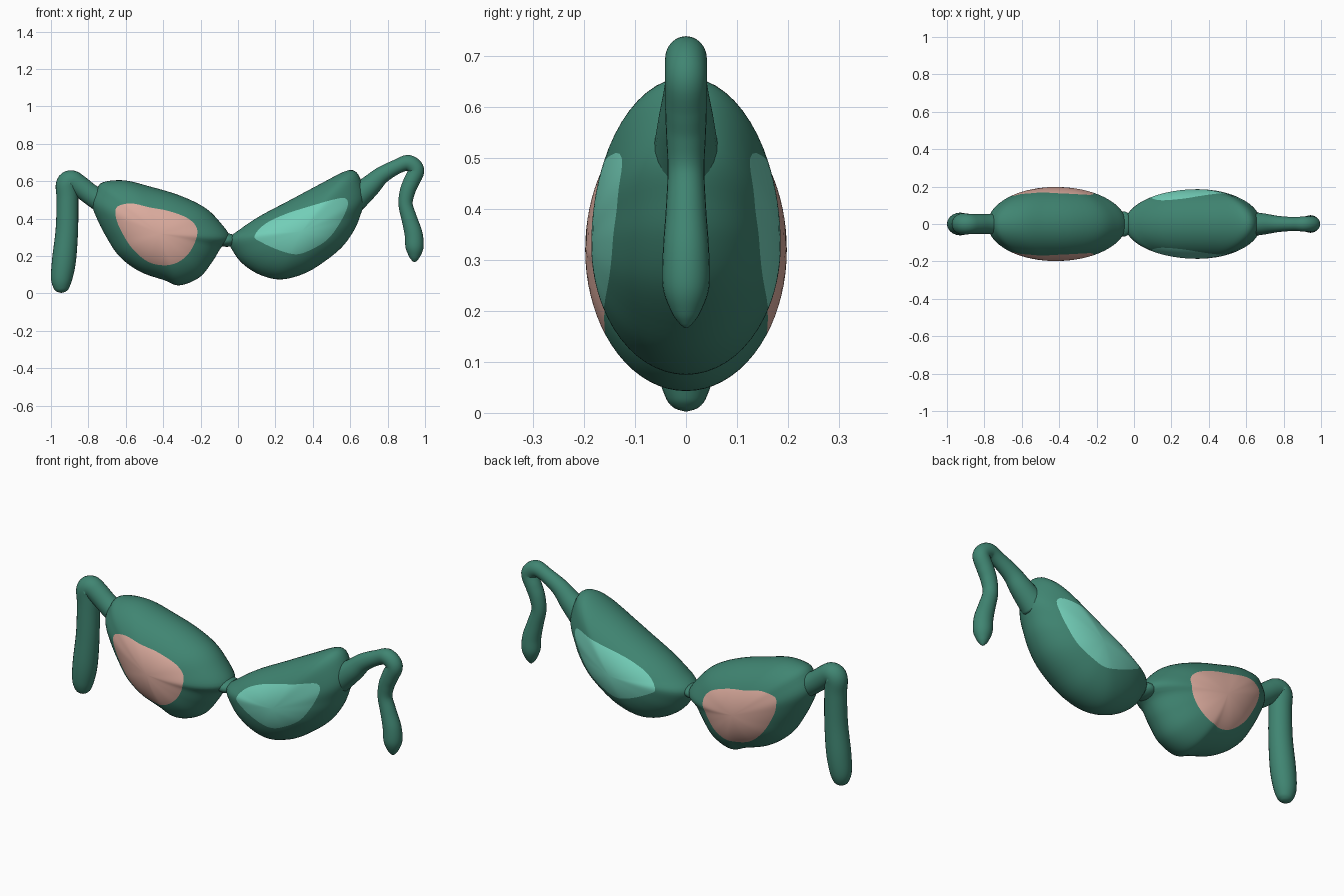
import bpy
import bmesh
from math import sin, cos, pi, asin, atan2, hypot
from mathutils import Vector

if "Cube" in bpy.data.objects:
    bpy.data.objects.remove(bpy.data.objects["Cube"], do_unlink=True)


def make_material(name, colour):
    mat = bpy.data.materials.new(name)
    mat.use_nodes = True
    mat.diffuse_color = (*colour, 1)
    mat.node_tree.nodes["Principled BSDF"].inputs["Base Color"].default_value = (*colour, 1)
    return mat


green = make_material("frame green", (0.051, 0.235, 0.168))
pink = make_material("lens pink", (0.73, 0.42, 0.35))
teal = make_material("lens teal", (0.17, 0.62, 0.48))


def spline(points, steps, closed):
    """Catmull-Rom curve through the points, of any dimension."""
    pts = [Vector(p) for p in points]
    count = len(pts)
    out = []
    for i in range(count if closed else count - 1):
        a, b, c, d = [pts[k % count] if closed else pts[min(max(k, 0), count - 1)]
                      for k in range(i - 1, i + 3)]
        for s in range(steps):
            t = s / steps
            out.append(b + (c - a) * (t / 2) + (a * 2 - b * 5 + c * 4 - d) * (t * t / 2)
                       + (b * 3 - a - c * 3 + d) * (t ** 3 / 2))
    if not closed:
        out.append(pts[-1])
    return out


def polar_radius(outline, centre):
    """Return a function giving the outline's distance from the centre at an angle."""
    polar = sorted((atan2(p.y - centre[1], p.x - centre[0]),
                    hypot(p.x - centre[0], p.y - centre[1]))
                   for p in spline(outline, 10, True))
    first, last = polar[0], polar[-1]
    polar = [(last[0] - 2 * pi, last[1])] + polar + [(first[0] + 2 * pi, first[1])]

    def radius(angle):
        for (a, ra), (b, rb) in zip(polar, polar[1:]):
            if a <= angle <= b:
                return ra + (rb - ra) * (angle - a) / max(b - a, 1e-9)
        return last[1]
    return radius


def finish(bm, name, materials):
    bmesh.ops.recalc_face_normals(bm, faces=bm.faces)
    for face in bm.faces:
        face.smooth = True
    mesh = bpy.data.meshes.new(name)
    bm.to_mesh(mesh)
    bm.free()
    for mat in materials:
        mesh.materials.append(mat)
    obj = bpy.data.objects.new(name, mesh)
    bpy.context.collection.objects.link(obj)
    return obj


def bridge_rings(bm, ring_a, ring_b, index=0):
    n = len(ring_a)
    for i in range(n):
        j = (i + 1) % n
        face = bm.faces.new((ring_a[i], ring_a[j], ring_b[j], ring_b[i]))
        face.material_index = index


def inflated_pod(name, outline, lens, centre, depth, lens_material):
    """Puffed-up outline with a painted lens on the front and the back."""
    bm = bmesh.new()
    angles = [-pi + 2 * pi * i / 144 for i in range(144)]
    rim_at, lens_at = polar_radius(outline, centre), polar_radius(lens, centre)
    rim = [rim_at(a) for a in angles]
    border = [asin(min(lens_at(a) / r, 0.97)) for a, r in zip(angles, rim)]
    outer, inner = 10, 8

    def ring(side, step):
        verts = []
        for a, r, edge in zip(angles, rim, border):
            if step <= outer:
                phi = pi / 2 + (edge - pi / 2) * step / outer
            else:
                phi = edge * (1 - (step - outer) / inner)
            reach = r * sin(phi)
            verts.append(bm.verts.new((centre[0] + reach * cos(a), side * depth * cos(phi),
                                       centre[1] + reach * sin(a))))
        return verts

    shared_rim = ring(1, 0)
    for side in (-1, 1):
        previous = shared_rim
        for step in range(1, outer + inner):
            current = ring(side, step)
            bridge_rings(bm, previous, current, int(step > outer))
            previous = current
        tip = bm.verts.new((centre[0], side * depth, centre[1]))
        for i, v in enumerate(previous):
            face = bm.faces.new((v, previous[(i + 1) % len(previous)], tip))
            face.material_index = 1
    return finish(bm, name, [green, lens_material])


def temple_arm(name, path):
    """Round tube along (x, z, radius) points in the plane y = 0."""
    bm = bmesh.new()
    points = spline(path, 6, False)
    previous = None
    for i, p in enumerate(points):
        along = points[min(i + 1, len(points) - 1)] - points[max(i - 1, 0)]
        length = hypot(along.x, along.y)
        nx, nz = -along.y / length, along.x / length
        ring = []
        for k in range(24):
            a = 2 * pi * k / 24
            off = p.z * cos(a)
            ring.append(bm.verts.new((p.x + nx * off, p.z * 0.95 * sin(a), p.y + nz * off)))
        if previous:
            bridge_rings(bm, previous, ring)
        else:
            bm.faces.new(ring)
        previous = ring
    bm.faces.new(previous)
    return finish(bm, name, [green])


# Right half of the frame with its lens
inflated_pod(
    "right_rim",
    [(-.757, .556), (-.72, .595), (-.607, .604), (-.473, .572), (-.313, .524), (-.18, .46),
     (-.1, .385), (-.04, .295), (-.09, .245), (-.136, .171), (-.206, .086), (-.313, .043),
     (-.393, .07), (-.527, .118), (-.634, .198), (-.703, .3), (-.757, .406), (-.783, .49)],
    [(-.644, .465), (-.57, .481), (-.473, .46), (-.366, .439), (-.26, .396), (-.217, .332),
     (-.249, .235), (-.313, .171), (-.393, .15), (-.484, .171), (-.57, .246), (-.634, .353),
     (-.655, .422)],
    (-.42, .32), 0.198, pink)

# Left half of the frame with its lens
inflated_pod(
    "left_rim",
    [(-.05, .289), (.01, .342), (.115, .412), (.275, .497), (.436, .583), (.57, .652),
     (.623, .655), (.655, .61), (.68, .51), (.655, .42), (.623, .342), (.559, .251),
     (.463, .171), (.356, .107), (.233, .075), (.126, .096), (.035, .15), (-.02, .214)],
    [(.088, .305), (.142, .369), (.249, .422), (.382, .465), (.516, .503), (.575, .508),
     (.586, .465), (.543, .374), (.479, .289), (.393, .235), (.313, .209), (.222, .23),
     (.126, .273)],
    (.34, .33), 0.186, teal)

# Bent temple arms
temple_arm(
    "right_temple_arm",
    [(-.7, .47, .06), (-.79, .53, .056), (-.85, .577, .056), (-.89, .6, .058),
     (-.914, .58, .06), (-.912, .5, .058), (-.915, .34, .06), (-.93, .18, .064),
     (-.943, .08, .057), (-.945, .03, .042), (-.945, .01, .025), (-.945, .003, .003)])
temple_arm(
    "left_temple_arm",
    [(.62, .5, .07), (.703, .572, .058), (.767, .631, .046), (.853, .679, .039),
     (.912, .697, .043), (.953, .66, .043), (.928, .599, .043), (.906, .545, .041),
     (.896, .476, .038), (.917, .396, .042), (.939, .316, .048), (.944, .246, .048),
     (.944, .198, .03), (.944, .176, .014), (.944, .167, .003)])

# Small knot joining the two halves at the nose
bm = bmesh.new()
bmesh.ops.create_uvsphere(bm, u_segments=24, v_segments=16, radius=1)
bmesh.ops.scale(bm, vec=(0.055, 0.068, 0.036), verts=bm.verts)
bmesh.ops.translate(bm, vec=(-0.06, 0, 0.285), verts=bm.verts)
finish(bm, "nose_bridge", [green])
